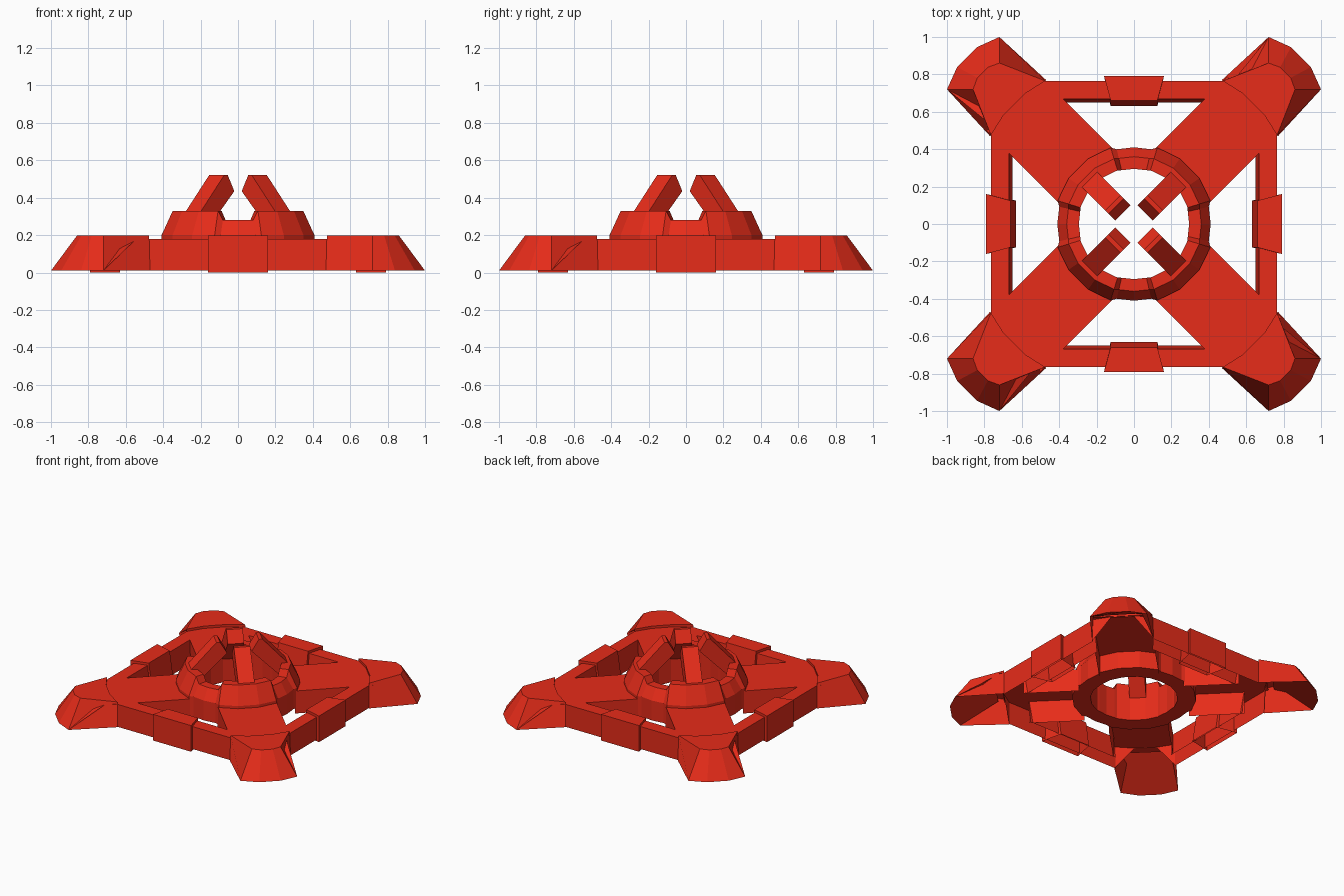
import bpy, bmesh
from math import sin, cos, radians
from mathutils import Matrix

if "Cube" in bpy.data.objects:
    bpy.data.objects.remove(bpy.data.objects["Cube"])

red = bpy.data.materials.new("red_plastic")
red.diffuse_color = (0.8, 0.025, 0.01, 1)
red.use_nodes = True
red.node_tree.nodes["Principled BSDF"].inputs["Base Color"].default_value = red.diffuse_color


def build(name, verts, faces, angle):
    """Make a flat-faced mesh and turn it about the vertical axis."""
    bm = bmesh.new()
    vs = [bm.verts.new(v) for v in verts]
    for f in faces:
        bm.faces.new([vs[i] for i in f])
    bmesh.ops.recalc_face_normals(bm, faces=bm.faces)
    bm.transform(Matrix.Rotation(radians(angle), 4, 'Z'))
    me = bpy.data.meshes.new(name)
    bm.to_mesh(me)
    bm.free()
    me.materials.append(red)
    ob = bpy.data.objects.new(name, me)
    bpy.context.collection.objects.link(ob)
    return ob


def mirrored(half):
    """Closed outline from points with v > 0, mirrored across v = 0."""
    return half + [(u, -v) for u, v in reversed(half)]


def foot(angle):
    # hollow corner foot: sloping outer wall, sloping underside
    bottom = mirrored([(0.905, 0.08), (0.877, 0.212), (1.216, 0.198), (1.262, 0.075)])
    top = mirrored([(0.905, 0.08), (0.877, 0.205), (1.117, 0.1), (1.145, 0.04)])
    n = len(top)
    verts = [(u, v, 0.01) for u, v in bottom] + [(u, v, 0.198) for u, v in top]
    # inner end only steps down to the arm plate
    for i in (0, n - 1):
        verts[i] = (verts[i][0], verts[i][1], 0.175)
    verts += [(0.95, 0.17, 0.172), (0.95, -0.17, 0.172)]
    faces = [(i, (i + 1) % n, n + (i + 1) % n, n + i) for i in range(n)]
    faces += [tuple(range(n, 2 * n)), (2, 3, 4, 5, 2 * n + 1, 2 * n)]
    return build("corner_foot", verts, faces, angle)


def arm(angle):
    # diagonal channel: top plate with two side walls, open below
    w, u0, u1, u2 = 0.205, 0.36, 0.742, 0.91
    verts = [(u0, w, 0.18), (u1, w, 0.18), (u2, w, 0.18),
             (u2, -w, 0.18), (u1, -w, 0.18), (u0, -w, 0.18),
             (u0, w, 0.01), (u1, w, 0.01), (u0, -w, 0.01), (u1, -w, 0.01)]
    return build("diagonal_arm", verts,
                 [(0, 1, 2, 3, 4, 5), (0, 1, 7, 6), (5, 4, 9, 8)], angle)


def side_bar(angle):
    # frame bar: outer wall, top and slightly tilted inner wall
    prof = [(0.765, 0.475, 0.01), (0.765, 0.475, 0.18),
            (0.668, 0.38, 0.18), (0.65, 0.38, 0.01)]
    verts = [(x, s * y, z) for s in (1, -1) for x, y, z in prof]
    return build("side_bar", verts,
                 [(i, i + 1, i + 5, i + 4) for i in range(3)], angle)


def clip(angle):
    # block straddling the middle of a side bar
    bottom = [(0.79, 0.16), (0.63, 0.125), (0.63, -0.125), (0.79, -0.16)]
    top = [(0.79, 0.16), (0.66, 0.125), (0.66, -0.125), (0.79, -0.16)]
    verts = [(x, y, 0) for x, y in bottom] + [(x, y, 0.198) for x, y in top]
    faces = [(i, (i + 1) % 4, 4 + (i + 1) % 4, 4 + i) for i in range(4)]
    return build("side_clip", verts, faces + [(4, 5, 6, 7)], angle)


def claw(angle):
    # prong leaning from the ring towards the centre
    prof = [(0.335, 0.33), (0.16, 0.522), (0.135, 0.522),
            (0.085, 0.435), (0.2, 0.32), (0.3, 0.22)]
    n = len(prof)
    verts = [(u, s * 0.057, z) for s in (1, -1) for u, z in prof]
    faces = [tuple(range(n)), tuple(range(n, 2 * n))]
    faces += [(i, (i + 1) % n, n + (i + 1) % n, n + i) for i in range(n)]
    return build("claw", verts, faces, angle)


def ring():
    # central collar: four tall diagonal sections, four low gaps
    low = [(0.41, 0.05), (0.41, 0.2), (0.36, 0.28), (0.295, 0.28), (0.295, 0.05)]
    high = [(0.427, 0.05), (0.427, 0.2), (0.365, 0.33), (0.3, 0.33), (0.3, 0.05)]
    stations = [(-13, low), (0, low), (13, low),
                (17, high), (35, high), (55, high), (73, high)]
    verts = []
    for q in range(4):
        for a, prof in stations:
            t = radians(a + 90 * q)
            verts += [(r * cos(t), r * sin(t), z) for r, z in prof]
    n, m = 5, 28
    faces = [(i * n + j, ((i + 1) % m) * n + j,
              ((i + 1) % m) * n + (j + 1) % n, i * n + (j + 1) % n)
             for i in range(m) for j in range(n)]
    return build("central_ring", verts, faces, 0)


ring()
for k in range(4):
    for part in (foot, arm, claw):
        part(45 + 90 * k)
    for part in (side_bar, clip):
        part(90 * k)
